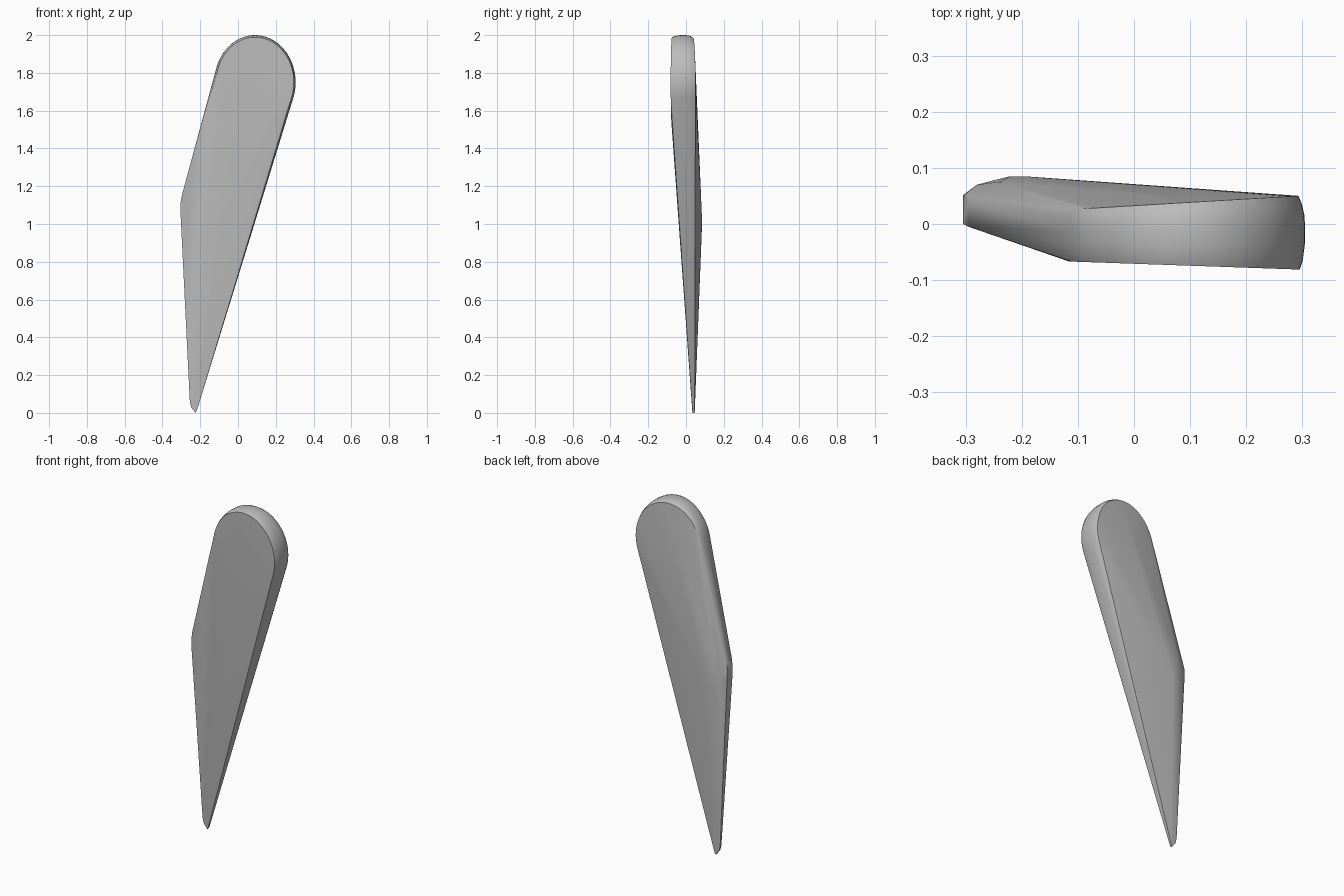
import bpy, bmesh, math

if "Cube" in bpy.data.objects:
    bpy.data.objects.remove(bpy.data.objects["Cube"])

grey = bpy.data.materials.new("mid grey")
grey.diffuse_color = (0.5, 0.5, 0.5, 1)
grey.use_nodes = True
grey.node_tree.nodes["Principled BSDF"].inputs["Base Color"].default_value = grey.diffuse_color

bm = bmesh.new()

# Rounded head: stacked oval rings, (y at centre, y slope along x, scale)
CX, CZ, A, B, N = 0.09, 1.75, 0.215, 0.25, 64
RINGS = [(-0.074, -0.035, 0.955), (-0.060, -0.025, 0.98), (-0.035, -0.01, 0.997),
         (-0.012, 0.0, 1.0), (0.010, 0.02, 0.995), (0.026, 0.04, 0.975),
         (0.038, 0.06, 0.945)]
for y, slope, s in RINGS:
    for i in range(N):
        t = 2 * math.pi * i / N
        dx = A * s * math.cos(t)
        bm.verts.new((CX + dx, y + slope * dx, CZ + B * s * math.sin(t)))

# Elbow: flat outer edge and a small rounded ridge at the back
for z, x, y0, y1 in [(1.16, -0.295, -0.005, 0.045), (1.11, -0.305, 0.0, 0.05),
                     (1.05, -0.304, 0.002, 0.052)]:
    bm.verts.new((x, y0, z))
    bm.verts.new((x, y1, z))
for p in [(-0.28, 0.070, 1.07), (-0.25, 0.078, 1.02), (-0.22, 0.085, 1.0),
          (-0.195, 0.085, 1.02), (-0.24, 0.075, 1.15)]:
    bm.verts.new(p)

# Narrow bevelled tip
for x, z in [(-0.255, 0.06), (-0.248, 0.03), (-0.225, 0.0), (-0.218, 0.012)]:
    for y in (0.034, 0.046):
        bm.verts.new((x, y, z))

# Stretch one skin over head, elbow and tip
hull = bmesh.ops.convex_hull(bm, input=bm.verts[:])
loose = [v for v in bm.verts if not v.link_faces]
bmesh.ops.delete(bm, geom=loose, context='VERTS')
bmesh.ops.recalc_face_normals(bm, faces=bm.faces[:])

mesh = bpy.data.meshes.new("blade")
bm.to_mesh(mesh)
bm.free()
blade = bpy.data.objects.new("blade", mesh)
bpy.context.collection.objects.link(blade)
mesh.materials.append(grey)
bpy.context.view_layer.objects.active = blade
blade.select_set(True)
bpy.ops.object.shade_smooth_by_angle(angle=math.radians(30))
